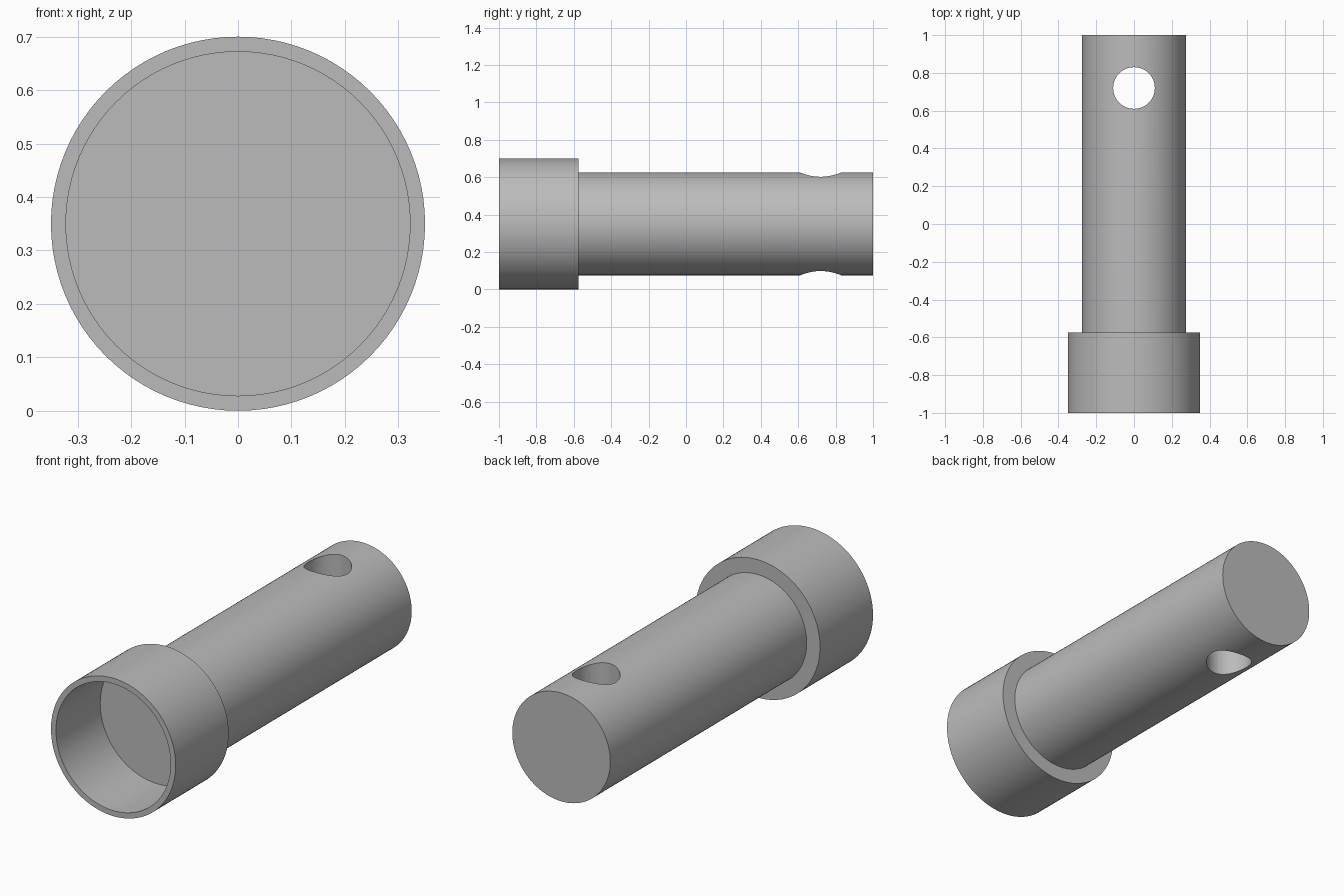
import bpy
import bmesh
import math
from mathutils import Matrix, Vector

cube = bpy.data.objects.get("Cube")
if cube:
    bpy.data.objects.remove(cube, do_unlink=True)

SEGMENTS = 96
AXIS_Z = 0.35
CUP_R, CUP_INNER_R, SHAFT_R = 0.35, 0.322, 0.275
FRONT, FLOOR, STEP, BACK = -1.0, -0.645, -0.575, 1.0
HOLE_Y, HOLE_R = 0.72, 0.11

grey = bpy.data.materials.new("plain grey")
grey.use_nodes = True
colour = (0.5, 0.5, 0.5, 1)
grey.diffuse_color = colour
grey.node_tree.nodes["Principled BSDF"].inputs["Base Color"].default_value = colour


def add_object(name, bm):
    mesh = bpy.data.meshes.new(name)
    bmesh.ops.recalc_face_normals(bm, faces=bm.faces)
    bm.to_mesh(mesh)
    bm.free()
    mesh.materials.append(grey)
    obj = bpy.data.objects.new(name, mesh)
    bpy.context.collection.objects.link(obj)
    return obj


def lathe(name, profile):
    """Closed solid turned around the y axis from (radius, y) rings, with flat end caps."""
    bm = bmesh.new()
    rings = []
    for radius, y in profile:
        angles = [math.tau * i / SEGMENTS for i in range(SEGMENTS)]
        rings.append([bm.verts.new((radius * math.cos(a), y, AXIS_Z + radius * math.sin(a)))
                      for a in angles])
    for a, b in zip(rings, rings[1:]):
        for i in range(SEGMENTS):
            j = (i + 1) % SEGMENTS
            bm.faces.new((a[i], a[j], b[j], b[i]))
    bm.faces.new(rings[0])
    bm.faces.new(rings[-1])
    return add_object(name, bm)


# Shaft with hollow cup at the front
body = lathe("cupped_pin", [
    (CUP_INNER_R, FLOOR), (CUP_INNER_R, FRONT), (CUP_R, FRONT),
    (CUP_R, STEP), (SHAFT_R, STEP), (SHAFT_R, BACK)])

# Cross hole, drilled vertically through the shaft
bm = bmesh.new()
bmesh.ops.create_cone(bm, cap_ends=True, segments=SEGMENTS, radius1=HOLE_R, radius2=HOLE_R,
                      depth=1, matrix=Matrix.Translation(Vector((0, HOLE_Y, AXIS_Z))))
drill = add_object("hole_cutter", bm)
drill.hide_render = True

cut = body.modifiers.new("cross hole", "BOOLEAN")
cut.operation = "DIFFERENCE"
cut.solver = "EXACT"
cut.object = drill

bpy.ops.object.select_all(action="DESELECT")
body.select_set(True)
bpy.context.view_layer.objects.active = body
bpy.ops.object.modifier_apply(modifier=cut.name)
bpy.data.objects.remove(drill, do_unlink=True)
bpy.ops.object.shade_smooth_by_angle(angle=math.radians(30))
